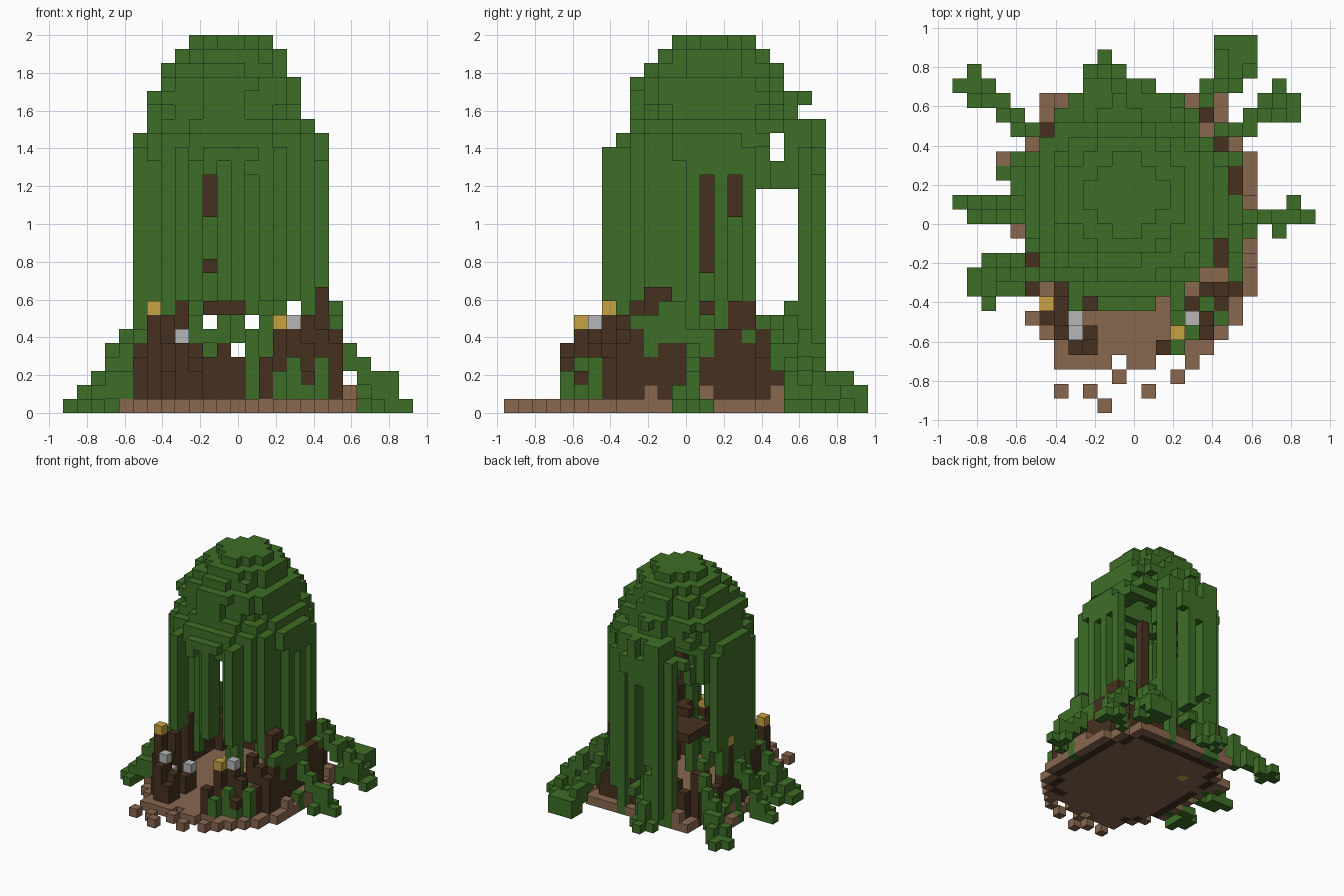
import bpy, bmesh, random
from mathutils import Vector

random.seed(11)
if "Cube" in bpy.data.objects:
    bpy.data.objects.remove(bpy.data.objects["Cube"], do_unlink=True)

U = 2 / 27                                   # block size
COLORS = {
    "leaf green": (0.048, 0.158, 0.020),
    "clay brown": (0.25, 0.135, 0.078),
    "dark timber": (0.061, 0.031, 0.014),
    "gold": (0.57, 0.365, 0.055),
    "pale grey": (0.47, 0.47, 0.47),
}
PARTS = {
    "floor": "clay brown", "rubble": "clay brown",
    "wall": "dark timber", "posts": "dark timber", "hanging_beams": "dark timber",
    "loft": "dark timber",
    "moss": "leaf green", "roots": "leaf green", "canopy": "leaf green", "vines": "leaf green",
    "gold_caps": "gold", "grey_caps": "pale grey",
}
grid = {}                                    # block position -> part name


def put(part, i, j, k0, k1=None):
    """Fill a column of blocks from k0 to k1 where the space is free."""
    for k in range(max(k0, 0), (k0 if k1 is None else k1) + 1):
        grid.setdefault((i, j, k), part)


def plan():
    return [(i, j) for i in range(25) for j in range(26)]


def in_house(i, j):
    return (abs(i - 12) / 7.3) ** 4 + (abs(j - 12.5) / 8.2) ** 4 <= 1


def neighbours(i, j):
    return [(i + 1, j), (i - 1, j), (i, j + 1), (i, j - 1)]


def ring(i, j):
    return ((i - 11.5) / 6.8) ** 2 + ((j - 14.5) / 7.6) ** 2


# Gold and grey pieces, most of them on posts beside the entrance
for part, i, j, k in [("gold_caps", 6, 7, 7), ("gold_caps", 15, 5, 6), ("gold_caps", 16, 9, 4),
                      ("gold_caps", 5, 15, 8), ("gold_caps", 8, 16, 0),
                      ("grey_caps", 8, 6, 3), ("grey_caps", 8, 5, 5), ("grey_caps", 16, 6, 6),
                      ("grey_caps", 9, 8, 3)]:
    put(part, i, j, k)
    put("floor", i, j, 0)
    put("posts", i, j, 1, k - 1)
for i, j, k in [(8, 4, 4), (9, 4, 2), (9, 5, 3), (14, 4, 3), (7, 6, 4), (7, 7, 4), (9, 7, 2),
                (17, 8, 6), (18, 8, 5), (16, 7, 4), (6, 9, 5), (7, 8, 6), (17, 6, 4), (8, 9, 8),
                (18, 10, 8), (18, 11, 8), (18, 16, 7), (18, 17, 7)]:
    put("floor", i, j, 0)
    put("posts", i, j, 1, k)

# Broken loft inside
for i in range(10, 14):
    for j in range(12, 16):
        put("loft", i, j, 7)

# Bushes beside the entrance
for i, j, k in [(15, 4, 2), (16, 5, 3), (17, 5, 1), (18, 6, 3), (15, 6, 4), (17, 7, 3)]:
    put("moss", i, j, 1, k)

# Floor, broken wall and footing
for i, j in plan():
    if in_house(i, j):
        edge = not all(in_house(*n) for n in neighbours(i, j))
        doorway = j < 8 and 9 < i < 15
        if edge and not doorway:
            h = random.choice([3, 3, 4, 4, 5]) if j > 6 else random.choice([0, 2, 3])
            put("wall", i, j, 0, h)
            if random.random() < 0.4 and j > 8:
                put("moss", i, j, h + 1, h + random.choice([1, 2, 3]))
        else:
            put("floor", i, j, 0)
    elif any(in_house(*n) for n in neighbours(i, j)):
        r = random.random()
        east = i > 12 and (j < 12 or 14 < j < 19)
        if r < 0.5 or j < 7 or east:
            put("rubble", i, j, 0, 1 if r < 0.15 and j > 6 else 0)
        elif r < 0.65:
            put("moss", i, j, 0, random.choice([2, 4, 5]))

# Loose bricks in front of the entrance and around the footing
for i, j in [(7, 3), (8, 3), (9, 3), (10, 3), (12, 3), (13, 3), (16, 3), (11, 2), (15, 2),
             (7, 1), (9, 1), (13, 1), (10, 0), (6, 21), (7, 21), (17, 21), (18, 21), (3, 17)]:
    put("rubble", i, j, 0)
for i in range(8, 16):
    put("floor", i, 4, 0)

# Greenery heaped inside the back and sides of the wall
for i, j in plan():
    if 0.62 < ring(i, j) < 1.1 and j > 9 and random.random() < 0.3:
        put("moss", i, j, random.choice([4, 5, 6]), random.choice([6, 7, 8]))


# Thin roots stepping down and outward from the wall
def root(start, tip, top):
    a, b = Vector(start), Vector(tip)
    n = int(max(abs(b.x - a.x), abs(b.y - a.y)))
    for s in range(n + 1):
        p = a.lerp(b, s / n)
        i, j = round(p.x), round(p.y)
        k = round(top * (1 - s / n))
        put("roots", i, j, k - 1, k)
        if 0 < s < n and random.random() < 0.6:
            si, sj = random.choice(neighbours(i, j))
            put("roots", si, sj, k - 2, k - 1)


for start, tip, top in [
        ((5, 19), (0, 22), 5), ((3, 21), (1, 23), 2),
        ((10, 20), (10, 24), 6), ((9, 21), (9, 23), 4), ((11, 21), (11, 23), 4),
        ((16, 20), (19, 25), 6), ((17, 22), (20, 23), 4), ((18, 24), (20, 25), 2),
        ((18, 19), (23, 21), 6), ((21, 20), (22, 22), 2), ((21, 20), (23, 20), 3),
        ((18, 13), (24, 13), 6), ((22, 13), (22, 12), 2), ((23, 13), (23, 14), 2),
        ((5, 14), (0, 14), 6), ((4, 13), (1, 13), 4), ((5, 15), (3, 16), 5),
        ((6, 9), (1, 8), 6), ((5, 9), (1, 9), 4), ((5, 10), (3, 10), 5)]:
    root(start, tip, top)
for i in (18, 19, 20):
    put("roots", i, 24, 1)
    put("roots", i, 25, 0, 1)

# Stepped hollow dome of leaves: radius, centre and squareness of each layer
LAYERS = {26: (2.8, 11.5, 14.5, 2), 25: (3.85, 11.5, 14.5, 2), 24: (4.7, 11, 14.5, 2),
          23: (5.1, 11.5, 14, 2.5), 22: (5.6, 11, 14.5, 2.8), 21: (5.6, 11, 14.5, 2.5),
          20: (6.2, 11.5, 14.5, 2.2), 19: (6.9, 11.5, 14, 2)}
for k, (r, ci, cj, p) in LAYERS.items():
    for i, j in plan():
        d = (abs(i - ci) ** p + abs(j - cj) ** p) ** (1 / p)
        if d <= r and (k > 24 or d > r - 2.2):
            put("canopy", i, j, k)

# Ragged lower rim, parted where the beams show through
for i, j in plan():
    parted = (i == 10 and j < 12) or (j in (14, 16) and i > 12)
    if 0.74 < ring(i, j) < 1.03:
        put("canopy", i, j, 17 if parted else random.choice([16, 17, 18, 18, 19]), 18)

# Rear lip joining the back vines to the dome
for i in range(9, 15):
    put("canopy", i, 19, 16, 17)
    put("canopy", i, 20, 16, 20)
    put("canopy", i, 21, 18, 20)
put("canopy", 11, 21, 22)


# Hanging vines, open at the rear flanks
def vine(i, j, lows=(1, 4, 6, 8, 8), top=18):
    put("vines", i, j, random.choice(lows), top)


for i in range(5, 19):
    reach = 6.4 * max(0, 1 - ((i - 11.5) / 6.7) ** 2) ** 0.5
    if i != 10:
        vine(i, round(14.4 - reach) + random.choice([0, 0, 1, 2]))
for i in (8, 9, 10, 12, 14, 15):
    vine(i, 21, (1, 3, 5))
for j in range(8, 18):
    reach = 6.9 * (1 - ((j - 14.5) / 7.4) ** 2) ** 0.5
    if j not in (14, 16):
        vine(round(11.5 + reach) - random.choice([0, 0, 1]), j)
    if j % 3 != 1 or j == 16:
        vine(round(11.5 - reach) + random.choice([0, 0, 1]), j)
for i in (8, 12, 15):
    vine(i, 7, (8,))
for i in (9, 10, 12):
    vine(i, 22, (3,), 20)
vine(5, 14)

# Broken beams hanging inside
for i, j, k in [(12, 14, 10), (10, 16, 14)]:
    put("hanging_beams", i, j, k, 18)
for i, j in [(10, 15), (11, 15), (11, 14)]:
    put("hanging_beams", i, j, 10)

# Clear the openings through the flanks and the small gaps in the front
for i, j in plan():
    if 18 <= j <= 20:
        for k in range(10 if j < 20 else 9, 16):
            grid.pop((i, j, k), None)
    if j == 19:
        for k in (18, 19):
            grid.pop((i, j, k), None)
    for gap, k in ((10, 6), (13, 6), (12, 4), (20, 2)):
        if i == gap:
            grid.pop((i, j, k), None)

# Materials
mats = {}
for name, rgb in COLORS.items():
    m = bpy.data.materials.new(name)
    m.use_nodes = True
    m.diffuse_color = (*rgb, 1)
    bsdf = next(n for n in m.node_tree.nodes if n.type == "BSDF_PRINCIPLED")
    bsdf.inputs["Base Color"].default_value = (*rgb, 1)
    bsdf.inputs["Roughness"].default_value = 0.9
    mats[name] = m

# Build one mesh per part from the exposed block faces
origin = Vector((-12.5, -13, 0))
for part, color in PARTS.items():
    bm = bmesh.new()
    for cell in [c for c, p in grid.items() if p == part]:
        centre = Vector(cell) + origin + Vector((0.5, 0.5, 0.5))
        for axis in range(3):
            for sign in (-1, 1):
                n = Vector((0, 0, 0))
                n[axis] = sign
                if tuple(int(c + d) for c, d in zip(cell, n)) in grid:
                    continue
                u = Vector((0, 0, 0))
                u[(axis + 1) % 3] = 0.5
                v = n.cross(u)
                mid = centre + n * 0.5
                bm.faces.new([bm.verts.new((mid + q) * U)
                              for q in (-u - v, u - v, u + v, v - u)])
    bmesh.ops.remove_doubles(bm, verts=bm.verts, dist=U / 100)
    mesh = bpy.data.meshes.new(part)
    bm.to_mesh(mesh)
    bm.free()
    mesh.materials.append(mats[color])
    bpy.context.collection.objects.link(bpy.data.objects.new(part, mesh))
